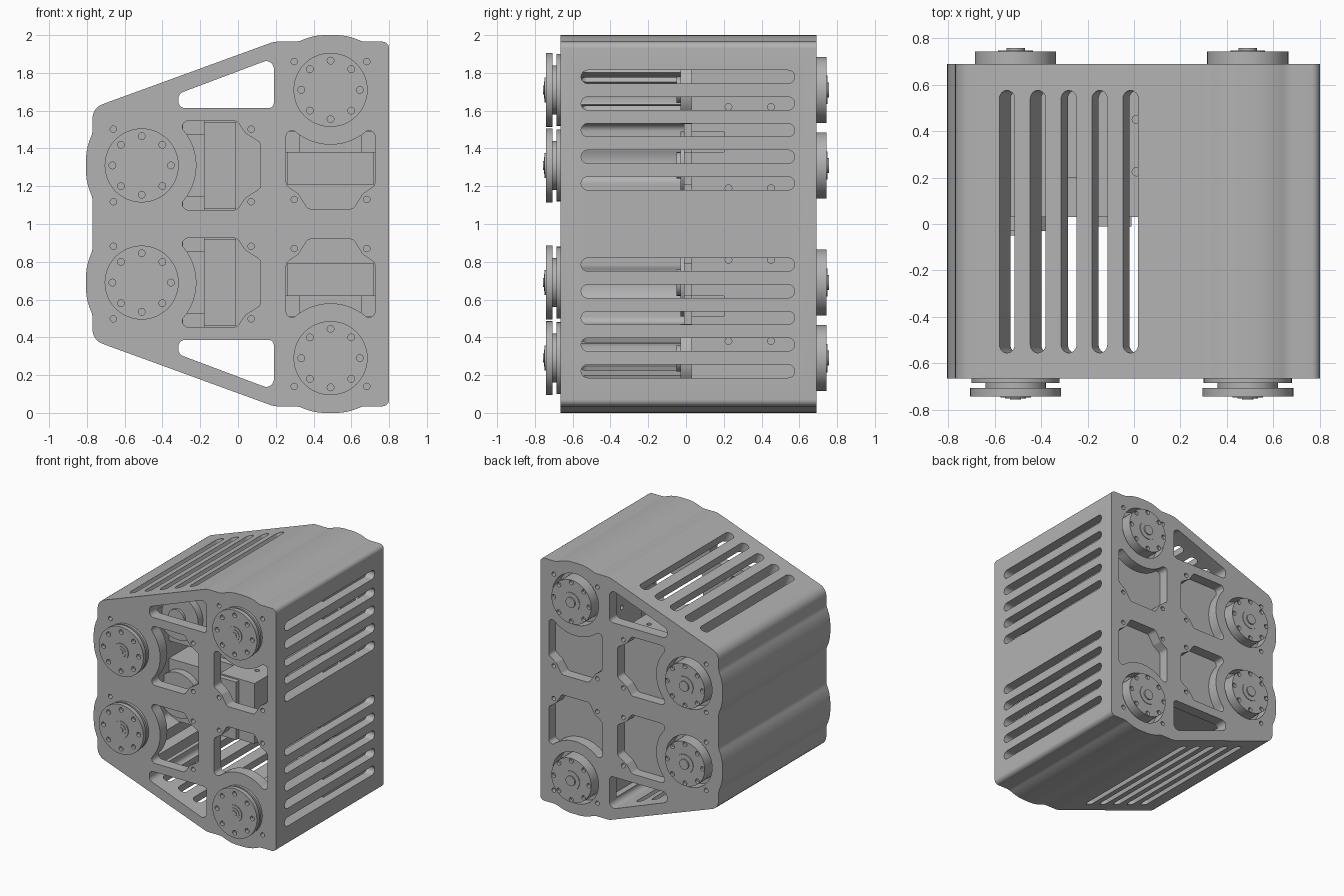
import bpy, bmesh, math
from mathutils import Vector

cube = bpy.data.objects.get("Cube")
if cube:
    bpy.data.objects.remove(cube)

grey = bpy.data.materials.new("machined_grey")
grey.use_nodes = True
COLOUR = (0.45, 0.45, 0.45, 1)
grey.diffuse_color = COLOUR
grey.node_tree.nodes["Principled BSDF"].inputs["Base Color"].default_value = COLOUR

X, Y, Z = Vector((1, 0, 0)), Vector((0, 1, 0)), Vector((0, 0, 1))
FRONT, BACK, WALL = -0.665, 0.69, 0.14
SLOPE = math.atan2(0.35, 0.96)


def circle(r, n=32, p=0, q=0):
    return [(p + r * math.cos(math.tau * i / n), q + r * math.sin(math.tau * i / n)) for i in range(n)]


def rounded(points, steps=6):
    """Fillet each corner (p, q, radius) of a closed polygon."""
    out = []
    for i, (p, q, r) in enumerate(points):
        here = Vector((p, q))
        if r == 0:
            out.append((p, q))
            continue
        a = (Vector(points[i - 1][:2]) - here).normalized()
        b = (Vector(points[(i + 1) % len(points)][:2]) - here).normalized()
        half = a.angle(b) / 2
        centre = here + (a + b).normalized() * (r / math.sin(half))
        start = here + a * (r / math.tan(half)) - centre
        end = here + b * (r / math.tan(half)) - centre
        for s in range(steps + 1):
            d = start.lerp(end, s / steps).normalized() * r
            out.append(tuple(centre + d))
    return out


def prism(bm, pts, lo, hi, origin=Vector((0, 0, 0)), p=X, q=Z, w=Y):
    """Extrude a 2D outline in the p, q plane along w."""
    rings = [[bm.verts.new(origin + p * a + q * b + w * h) for a, b in pts] for h in (lo, hi)]
    n = len(pts)
    faces = [bm.faces.new(rings[0]), bm.faces.new(rings[1])]
    for i in range(n):
        j = (i + 1) % n
        faces.append(bm.faces.new((rings[0][i], rings[0][j], rings[1][j], rings[1][i])))
    bmesh.ops.recalc_face_normals(bm, faces=faces)


def make(name, bm):
    mesh = bpy.data.meshes.new(name)
    bm.to_mesh(mesh)
    bm.free()
    obj = bpy.data.objects.new(name, mesh)
    bpy.context.scene.collection.objects.link(obj)
    mesh.materials.append(grey)
    return obj


def finish(obj, *cutters):
    bpy.ops.object.select_all(action='DESELECT')
    bpy.context.view_layer.objects.active = obj
    obj.select_set(True)
    for bm in cutters:
        cutter = make("cutter", bm)
        cutter.hide_render = True
        mod = obj.modifiers.new("cut", 'BOOLEAN')
        mod.operation, mod.solver, mod.object = 'DIFFERENCE', 'EXACT', cutter
        bpy.ops.object.modifier_apply(modifier=mod.name)
        bpy.data.objects.remove(cutter)
    bpy.ops.object.shade_smooth_by_angle(angle=math.radians(30))


def outline(d):
    """Housing profile moved inward by d, with a bulge beside each shaft."""
    top, left, k = 1.965 - d, -0.77 + d, 1 - 0.5 * d / WALL
    bulge = [(s * k, h * k, r * k) for s, h, r in
             ((0.17, 0, 0.1), (0.09, 0.035, 0.3), (-0.09, 0.035, 0.3), (-0.17, 0, 0.1))]
    half = [(0.8 - d, top, 0.035)]
    half += [(0.49 + s, top + h, r) for s, h, r in bulge]
    half += [(0.19 + 0.177 * d, top, 0.1 * k), (left, 1.615 - 0.7 * d, 0.08 * k)]
    half += [(left - h, 1.31 + s, r) for s, h, r in bulge]
    return rounded(half + [(x, 2 - z, r) for x, z, r in reversed(half)])


# Servo positions: shaft centre, and the direction in which the body runs
servos = []
for level, flip in (("upper", 1), ("lower", -1)):
    servos.append((level + "_right", Vector((-0.51, 0, 1 + flip * 0.31)), X, Z))
    servos.append((level + "_left", Vector((0.49, 0, 1 + flip * 0.71)), -Z * flip, X))

# Window outline in servo coordinates
arc = [(0.29 * math.cos(t), 0.29 * math.sin(t), 0) for t in
       [math.radians(-41 + 82 * i / 12) for i in range(13)]]
edge = [(0.205, 0.235, 0.03), (0.505, 0.235, 0.03), (0.55, 0.17, 0.02), (0.63, 0.12, 0.03)]
window = rounded(arc + edge + [(u, -v, r) for u, v, r in reversed(edge)])

# Housing with cavity, plate openings and cooling slots
body = bmesh.new()
prism(body, outline(0), FRONT, BACK)
housing = make("housing", body)
cavity = bmesh.new()
prism(cavity, outline(WALL), FRONT + 0.09, BACK - 0.09)

openings = bmesh.new()
for _, c, u, v in servos:
    prism(openings, window, -0.9, 0.9, c, u, v)
    prism(openings, circle(0.203, 48), 0.55, 0.9, c, u, v)
    for a in (-0.15, 0.58):
        for b in (-0.192, 0.192):
            prism(openings, circle(0.017, 16, a, b), -0.9, 0.9, c, u, v)
gap = [(-0.315, 1.613, 0.035), (0.19, 1.613, 0.03), (0.19, 1.88, 0.04), (-0.315, 1.69, 0.035)]
for flip in (1, -1):
    prism(openings, rounded([(x, 1 + flip * (z - 1), r) for x, z, r in gap]), -0.9, 0.9)

slots = bmesh.new()
slot = rounded([(s * 0.035, 0.01 + t * 0.565, 0.0345) for s, t in ((1, 1), (-1, 1), (-1, -1), (1, -1))])
for flip in (1, -1):
    along = Vector((math.cos(SLOPE), 0, flip * math.sin(SLOPE)))
    out = Vector((-math.sin(SLOPE), 0, flip * math.cos(SLOPE)))
    for i in range(5):
        prism(slots, slot, -0.2, 0.1, Vector((0.8, 0, 1 + flip * (0.215 + 0.141 * i))), Z, Y, X)
        x = -0.547 + 0.133 * i
        z = 0.965 + (x - 0.19) * math.tan(SLOPE)
        prism(slots, slot, -0.19, 0.1, Vector((x, 0, 1 + flip * z)), along, Y, out)
finish(housing, cavity, openings, slots)


def box(bm, c, u, v, u0, u1, half, lo, hi):
    prism(bm, [(u0, -half), (u1, -half), (u1, half), (u0, half)], lo, hi, c, u, v)


def bolt_circle(c, u, v, lo, hi):
    bm = bmesh.new()
    for p, q in circle(0.155, 8):
        prism(bm, circle(0.018, 16, p, q), lo, hi, c, u, v)
    return bm


def stack(name, c, u, v, layers, *cutters):
    """Coaxial discs given as (radius, start, end)."""
    bm = bmesh.new()
    for r, lo, hi in layers:
        prism(bm, circle(r, 48), lo, hi, c, u, v)
    finish(make(name, bm), *cutters)


for name, c, u, v in servos:
    # Servo body: rear block with screw holes, and front blocks with a cable notch
    bm = bmesh.new()
    box(bm, c, u, v, -0.2, 0.635, 0.24, 0.2, 0.605)
    holes = bmesh.new()
    for a in (0.09, 0.52):
        for y in (0.225, 0.45):
            for s in (0.22, -0.26):
                prism(holes, circle(0.018, 16, a, y), s, s + 0.04, c, u, Y, v)
    finish(make(name + "_servo_body", bm), holes)
    bm = bmesh.new()
    box(bm, c, u, v, -0.2, 0.22, 0.24, 0.03, 0.2)
    box(bm, c, u, v, 0.22, 0.33, 0.165, 0.03, 0.2)
    box(bm, c, u, v, 0.33, 0.635, 0.24, 0.03, 0.2)
    box(bm, c, u, v, 0.33, 0.5, 0.23, -0.01, 0.03)
    finish(make(name + "_servo_front", bm))
    stack(name + "_inner_hub", c, u, v, [(0.18, -0.03, 0.03), (0.07, -0.05, -0.03)])

    # Front bearing: base ring, neck, drilled disc, stepped hub
    stack(name + "_bearing_base", c, u, v, [(0.19, -0.685, -0.6), (0.13, -0.71, -0.685)])
    stack(name + "_front_disc", c, u, v, [(0.196, -0.742, -0.707)], bolt_circle(c, u, v, -0.8, -0.715))
    stack(name + "_front_hub", c, u, v, [(0.066, -0.748, -0.74), (0.045, -0.752, -0.74), (0.024, -0.756, -0.74)])

    # Rear output horn with raised hub
    stack(name + "_rear_horn", c, u, v, [(0.175, 0.6, 0.743)], bolt_circle(c, u, v, 0.72, 0.8))
    stack(name + "_rear_hub", c, u, v, [(0.075, 0.74, 0.748), (0.04, 0.74, 0.757)])
